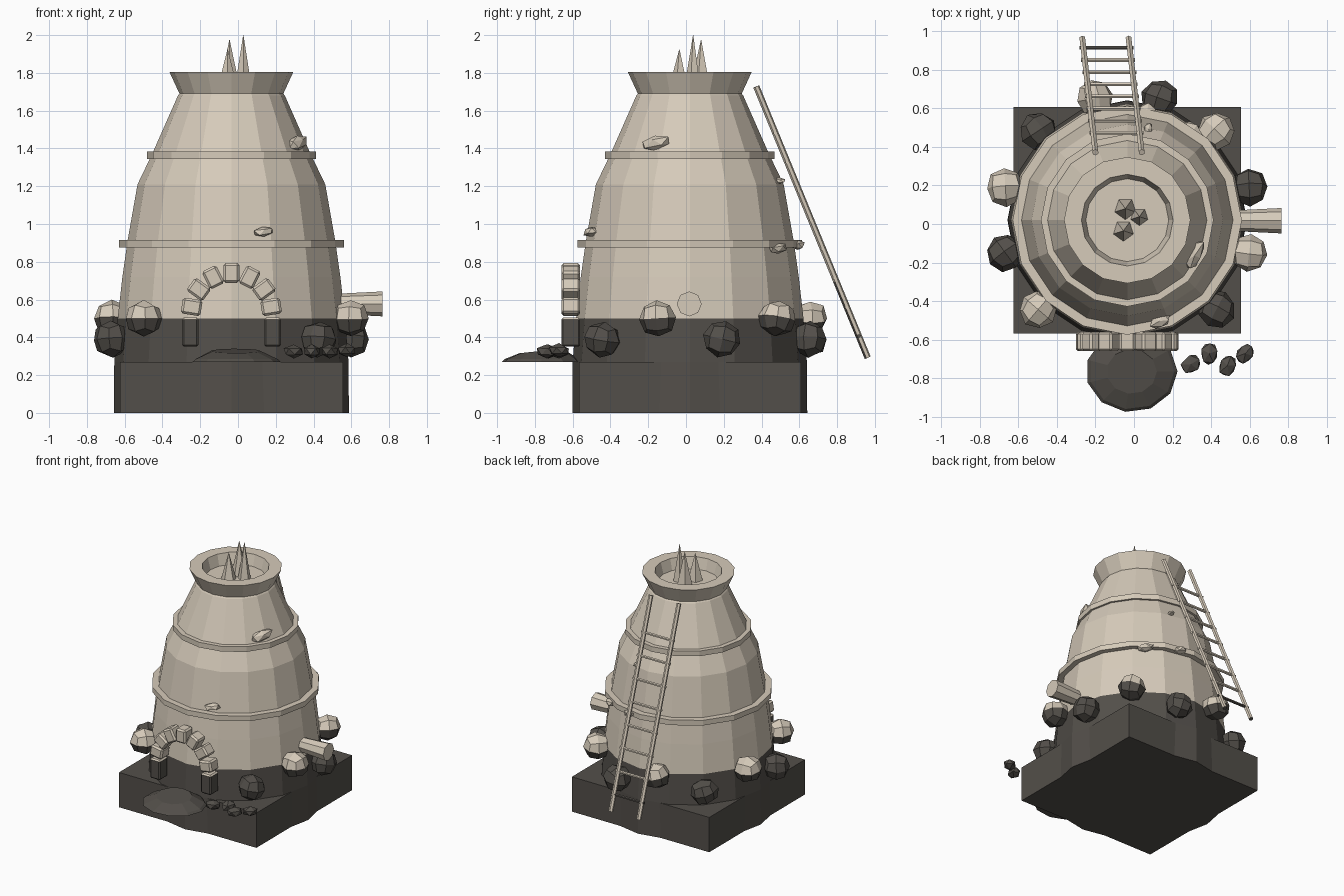
import bpy, bmesh, math, random
from mathutils import Vector, Matrix

if "Cube" in bpy.data.objects:
    bpy.data.objects.remove(bpy.data.objects["Cube"])

random.seed(4)
CX, CY = -0.035, 0.02          # kiln axis


def material(name, rgb):
    m = bpy.data.materials.new(name)
    m.diffuse_color = (*rgb, 1)
    m.use_nodes = True
    m.node_tree.nodes["Principled BSDF"].inputs["Base Color"].default_value = m.diffuse_color
    return m


CLAY = material("pale_clay", (0.67, 0.595, 0.49))
SOOT = material("dark_soot", (0.086, 0.078, 0.068))


def finish(name, bm):
    """Make the object; faces low down are sooty, the rest pale clay."""
    bmesh.ops.recalc_face_normals(bm, faces=bm.faces)
    for f in bm.faces:
        f.material_index = 1 if f.calc_center_median().z < 0.495 else 0
    me = bpy.data.meshes.new(name)
    bm.to_mesh(me)
    bm.free()
    me.materials.append(CLAY)
    me.materials.append(SOOT)
    ob = bpy.data.objects.new(name, me)
    bpy.context.collection.objects.link(ob)
    return ob


def lathe(name, profile, n=16, closed=False):
    """Spin (radius, z) points round the kiln axis."""
    bm = bmesh.new()
    rings = [[bm.verts.new((CX + r * math.cos(2 * math.pi * i / n),
                            CY + r * math.sin(2 * math.pi * i / n), z))
              for i in range(n)] for r, z in profile]
    pairs = list(zip(rings, rings[1:]))
    if closed:
        pairs.append((rings[-1], rings[0]))
    for a, b in pairs:
        for i in range(n):
            j = (i + 1) % n
            bm.faces.new((a[i], a[j], b[j], b[i]))
    if not closed:
        bm.faces.new(rings[0])
        bm.faces.new(rings[-1])
    return finish(name, bm)


def add_box(bm, matrix, size, bevel=0.0):
    part = bmesh.new()
    bmesh.ops.create_cube(part, size=1, matrix=Matrix.Diagonal((*size, 1)))
    if bevel:
        bmesh.ops.bevel(part, geom=part.edges[:], offset=bevel, segments=1,
                        affect='EDGES', profile=0.5)
    merge(bm, part, matrix)


def merge(bm, part, matrix):
    part.transform(matrix)
    me = bpy.data.meshes.new("tmp")
    part.to_mesh(me)
    part.free()
    bm.from_mesh(me)
    bpy.data.meshes.remove(me)


def add_rod(bm, a, b, r1, r2, n=6):
    a, b = Vector(a), Vector(b)
    d = b - a
    m = Matrix.Translation((a + b) / 2) @ d.to_track_quat('Z', 'Y').to_matrix().to_4x4()
    bmesh.ops.create_cone(bm, cap_ends=True, segments=n, radius1=r1,
                          radius2=r2, depth=d.length, matrix=m)


def add_rock(bm, matrix, size, jitter=0.1, ico=False):
    part = bmesh.new()
    if ico:
        bmesh.ops.create_icosphere(part, subdivisions=1, radius=1)
    else:
        bmesh.ops.create_cube(part, size=2)
        bmesh.ops.subdivide_edges(part, edges=part.edges[:], cuts=1, use_grid_fill=True)
    for v in part.verts:
        v.co = v.co.normalized() * random.uniform(1 - jitter, 1 + jitter * 0.6)
    part.transform(Matrix.Diagonal((*size, 1)))
    merge(bm, part, matrix)


# Square footing
bm = bmesh.new()
add_box(bm, Matrix.Translation((CX, CY, 0.135)), (1.18, 1.175, 0.27))
finish("footing", bm)

# Kiln body with flared, hollow mouth
lathe("kiln_body", [(0.622, 0), (0.62, 0.27), (0.602, 0.5), (0.577, 0.72),
                    (0.55, 0.91), (0.497, 1.21), (0.42, 1.37), (0.283, 1.68),
                    (0.275, 1.69), (0.328, 1.805), (0.238, 1.805), (0.215, 1.72)])

# Two raised bands
for name, r, z in (("lower_band", 0.595, 0.875), ("upper_band", 0.448, 1.345)):
    lathe(name, [(r - 0.08, z), (r, z), (r, z + 0.04), (r - 0.08, z + 0.04)], closed=True)

# Flame spikes in the mouth
bm = bmesh.new()
for x, y, r, top in ((-0.045, 0.08, 0.062, 1.975), (0.028, 0.038, 0.05, 2.0),
                     (-0.055, -0.035, 0.06, 1.925)):
    add_rod(bm, (x, y, 1.70), (x, y, top), r, 0.001, 5)
finish("flame_spikes", bm)

# Boulders round the foot, alternating high and low, with a gap for the door
bm = bmesh.new()
for k in range(12):
    if k in (8, 9):
        continue
    a = math.radians(15 + 30 * k)
    p = (CX + 0.655 * math.cos(a), CY + 0.655 * math.sin(a), 0.5 if k % 2 else 0.39)
    m = Matrix.Translation(p) @ Matrix.Rotation(a + random.uniform(-.4, .4), 4, 'Z') \
        @ Matrix.Rotation(random.uniform(-.3, .3), 4, 'X')
    add_rock(bm, m, (0.1, 0.1, 0.097), 0.06)
finish("boulders", bm)

# Door arch: wedge stones and two posts
bm = bmesh.new()
for k in range(-3, 4):
    a = math.radians(27 * k)
    m = Matrix.Translation((CX + 0.213 * math.sin(a), -0.61, 0.528 + 0.213 * math.cos(a))) \
        @ Matrix.Rotation(a, 4, 'Y')
    add_box(bm, m, (0.085, 0.1, 0.105), 0.012)
for s in (-1, 1):
    add_box(bm, Matrix.Translation((CX + s * 0.218, -0.61, 0.428)), (0.088, 0.1, 0.155), 0.01)
finish("door_arch", bm)

# Ash heap in front of the door
bm = bmesh.new()
rings = []
for scale, z in ((1, 0.27), (0.93, 0.285), (0.55, 0.328)):
    rings.append([bm.verts.new((-0.012 + scale * 0.238 * math.cos(2 * math.pi * i / 11),
                                -0.765 + scale * 0.212 * math.sin(2 * math.pi * i / 11),
                                z + (0.012 * math.sin(2 * math.pi * i / 11) if scale < .9 else 0)))
                  for i in range(11)])
for a, b in zip(rings, rings[1:]):
    for i in range(11):
        bm.faces.new((a[i], a[(i + 1) % 11], b[(i + 1) % 11], b[i]))
bm.faces.new(rings[0])
bm.faces.new(rings[-1])
finish("ash_heap", bm)

# Lumps of coal beside it
bm = bmesh.new()
for x, y, z in ((0.295, -0.728, 0.325), (0.39, -0.672, 0.325),
                (0.485, -0.735, 0.325), (0.578, -0.672, 0.33)):
    m = Matrix.Translation((x, y, z)) @ Matrix.Rotation(random.uniform(0, 3), 4, 'Z')
    add_rock(bm, m, (0.062, 0.048, 0.037), 0.12, ico=True)
finish("coal_lumps", bm)

# Air pipe on the right side
bm = bmesh.new()
add_rod(bm, (0.45, 0.017, 0.577), (0.766, 0.017, 0.577), 0.05, 0.066, 8)
finish("air_pipe", bm)

# Chipped clay lumps on the wall: angle, radius, height, half width, half height
bm = bmesh.new()
for deg, r, z, w, h in ((-27, 0.395, 1.43, 0.095, 0.042), (-72, 0.55, 0.96, 0.062, 0.03),
                        (54, 0.575, 0.87, 0.065, 0.03), (80, 0.58, 0.89, 0.05, 0.028),
                        (77, 0.485, 1.23, 0.025, 0.018)):
    a = math.radians(deg)
    m = Matrix.Translation((CX + r * math.cos(a), CY + r * math.sin(a), z)) \
        @ Matrix.Rotation(a, 4, 'Z') @ Matrix.Rotation(0.15, 4, 'X')
    add_rock(bm, m, (0.04, w, h), 0.15, ico=True)
finish("clay_chips", bm)

# Ladder leaning on the back
bm = bmesh.new()
rails = [(Vector((-0.268, 0.962, 0.292)), Vector((-0.2, 0.372, 1.728))),
         (Vector((-0.028, 0.962, 0.292)), Vector((0.04, 0.372, 1.728)))]
for lo, hi in rails:
    mid = lo.lerp(hi, 0.283)
    add_rod(bm, lo, mid, 0.017, 0.017)
    add_rod(bm, mid, hi, 0.017, 0.017)
for i in range(8):
    t = 0.08 + 0.107 * i
    a, b = (lo.lerp(hi, t) for lo, hi in rails)
    add_rod(bm, a - Vector((0.02, 0, 0)), b + Vector((0.02, 0, 0)), 0.011, 0.011)
finish("ladder", bm)
